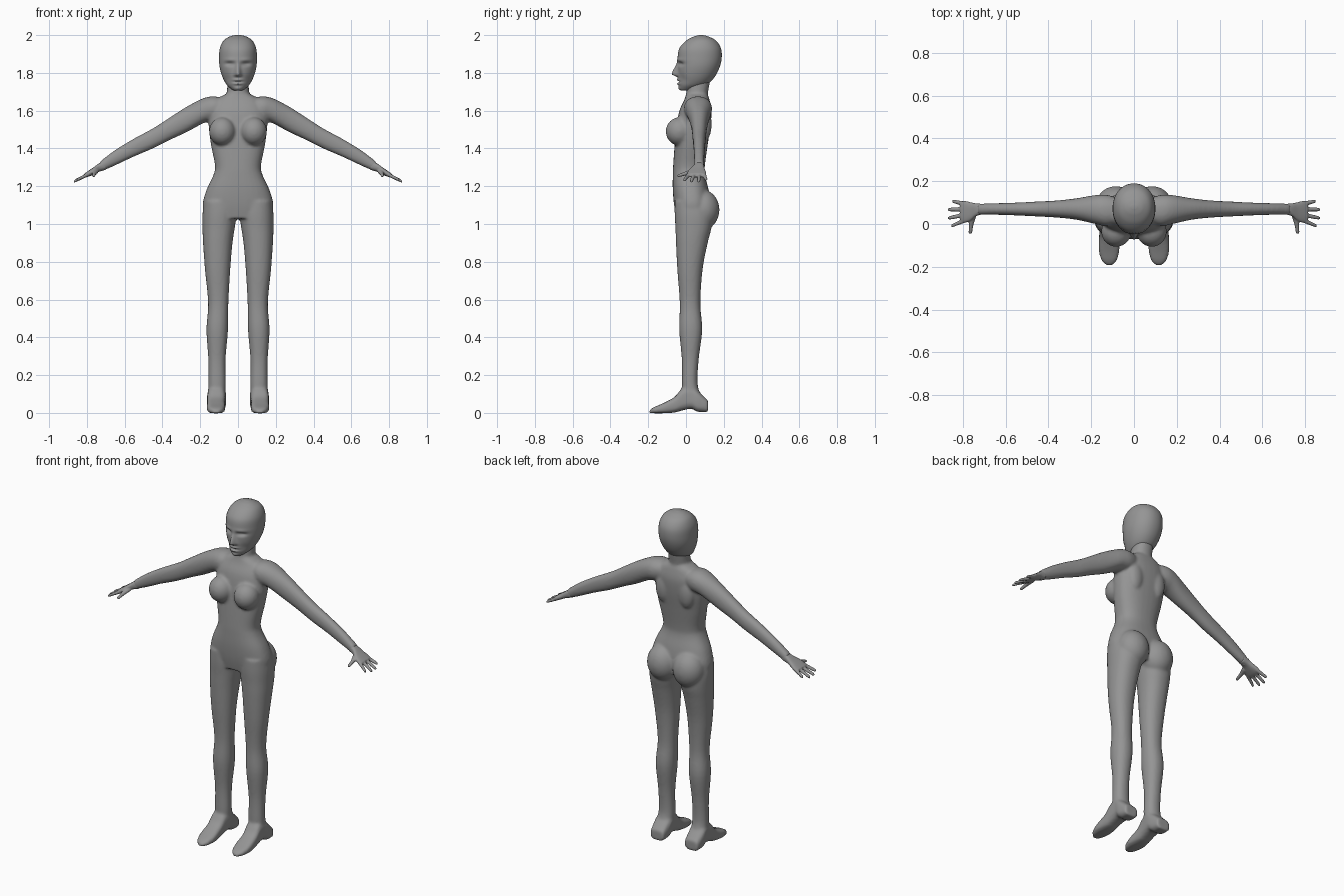
import bpy, bmesh, math
from mathutils import Matrix, Vector

cube = bpy.data.objects.get("Cube")
if cube:
    bpy.data.objects.remove(cube)

grey = bpy.data.materials.new("plain grey")
grey.use_nodes = True
colour = (0.3, 0.3, 0.3, 1)
grey.diffuse_color = colour
grey.node_tree.nodes["Principled BSDF"].inputs["Base Color"].default_value = colour


def smooth_rows(rows, steps):
    """Catmull-Rom interpolation between cross-section rows."""
    out = []
    for i in range(len(rows) - 1):
        p0, p1 = rows[max(i - 1, 0)], rows[i]
        p2, p3 = rows[i + 1], rows[min(i + 2, len(rows) - 1)]
        for k in range(steps):
            t = k / steps
            out.append([b + t / 2 * (c - a + t * (2 * a - 5 * b + 4 * c - d + t * (3 * (b - c) + d - a)))
                        for a, b, c, d in zip(p0, p1, p2, p3)])
    return out + [list(rows[-1])]


def loft(bm, axis, rows, power=2.2, side=1, sides=32, steps=5):
    """Skin along an axis; each row is position, then low/high bounds on the other two axes."""
    others = [i for i in range(3) if i != axis]
    rings = []
    for pos, a0, a1, b0, b1 in smooth_rows(rows, steps):
        ring = []
        for k in range(sides):
            angle = math.tau * k / sides
            c, s = math.cos(angle), math.sin(angle)
            p = Vector((0, 0, 0))
            p[axis] = pos
            p[others[0]] = (a0 + a1) / 2 + (a1 - a0) / 2 * math.copysign(abs(c) ** (2 / power), c)
            p[others[1]] = (b0 + b1) / 2 + (b1 - b0) / 2 * math.copysign(abs(s) ** (2 / power), s)
            p.x *= side
            ring.append(bm.verts.new(p))
        rings.append(ring)
    for low, high in zip(rings, rings[1:]):
        for k in range(sides):
            n = (k + 1) % sides
            bm.faces.new((low[k], low[n], high[n], high[k]))
    bm.faces.new(rings[0])
    bm.faces.new(rings[-1])


def ellipsoid(bm, centre, radii):
    bmesh.ops.create_uvsphere(bm, u_segments=32, v_segments=20, radius=1,
                              matrix=Matrix.Translation(centre) @ Matrix.Diagonal((*radii, 1)))


def finish(bm, name, voxel=0, passes=0):
    bmesh.ops.recalc_face_normals(bm, faces=bm.faces)
    mesh = bpy.data.meshes.new(name)
    bm.to_mesh(mesh)
    bm.free()
    mesh.materials.append(grey)
    for face in mesh.polygons:
        face.use_smooth = True
    obj = bpy.data.objects.new(name, mesh)
    bpy.context.scene.collection.objects.link(obj)
    if voxel:
        fuse = obj.modifiers.new("fuse", "REMESH")
        fuse.mode = "VOXEL"
        fuse.voxel_size = voxel
        fuse.use_smooth_shade = True
        soften = obj.modifiers.new("soften", "SMOOTH")
        soften.factor = 0.5
        soften.iterations = passes
    return obj


def symmetric(rows):
    return [(z, -w, w, front, back) for z, w, front, back in rows]


# Body: torso and neck
bm = bmesh.new()
loft(bm, 2, symmetric([
    (1.03, .17, -.05, .12), (1.1, .187, -.063, .13), (1.18, .167, -.07, .12),
    (1.26, .13, -.07, .1), (1.31, .122, -.068, .1), (1.42, .143, -.06, .115),
    (1.52, .155, -.05, .13), (1.6, .15, -.035, .135), (1.655, .12, -.01, .125),
    (1.685, .07, 0, .115)]), 2.4)
loft(bm, 2, symmetric([(1.62, .075, -.005, .12), (1.68, .06, 0, .115), (1.77, .056, .01, .13)]))

for side in (1, -1):
    # Chest, shoulder blades and buttocks
    ellipsoid(bm, (side * .083, -.035, 1.49), (.07, .072, .075))
    ellipsoid(bm, (side * .075, .1, 1.53), (.05, .036, .09))
    ellipsoid(bm, (side * .085, .09, 1.075), (.092, .087, .105))
    # Arm
    loft(bm, 0, [
        (.05, .02, .11, 1.58, 1.66), (.12, -.01, .135, 1.55, 1.675), (.18, 0, .135, 1.535, 1.667),
        (.27, .02, .12, 1.487, 1.622), (.36, .03, .11, 1.445, 1.565), (.45, .035, .105, 1.4, 1.507),
        (.55, .04, .1, 1.357, 1.453), (.65, .043, .097, 1.31, 1.392), (.73, .043, .095, 1.275, 1.332)],
        side=side)
    # Leg
    loft(bm, 2, [
        (.08, .065, .162, -.02, .085), (.15, .065, .157, -.022, .062), (.28, .066, .157, -.022, .067),
        (.44, .053, .167, -.036, .086), (.58, .051, .158, -.033, .076), (.76, .041, .175, -.046, .088),
        (.9, .029, .185, -.053, .115), (.98, .017, .188, -.056, .135), (1.05, .008, .188, -.06, .14),
        (1.12, .01, .18, -.06, .12)], side=side)
    # Foot
    loft(bm, 1, [
        (-.193, .1, .13, -.002, .015), (-.17, .08, .152, -.002, .03), (-.12, .068, .165, -.002, .052),
        (-.06, .07, .163, .002, .085), (-.02, .068, .162, .013, .13), (.03, .063, .162, .022, .14),
        (.06, .063, .165, .006, .12), (.117, .07, .157, .004, .065)], 3.2, side)
finish(bm, "body", .008, 6)

# Hands: palm, four fingers and thumb
for side, name in ((1, "left_hand"), (-1, "right_hand")):
    bm = bmesh.new()
    loft(bm, 0, [
        (.7, .046, .094, 1.287, 1.342), (.735, .038, .096, 1.277, 1.322), (.765, .015, .102, 1.262, 1.3),
        (.79, .006, .108, 1.251, 1.283), (.812, .01, .104, 1.246, 1.268)], 2.6, side)
    for base, tip, reach in ((.093, .107, .85), (.07, .067, .87), (.045, .027, .87), (.02, -.01, .855)):
        rows = []
        for t in (0, .5, .9, 1):
            x, y = .785 + t * (reach - .785), base + t * (tip - base)
            z, r = 1.267 - .5 * t * (reach - .785), (.012 - .004 * t) * (.5 if t == 1 else 1)
            rows.append((x, y - r, y + r, z - r, z + r))
        loft(bm, 0, rows, 2, side, 12, 3)
    loft(bm, 1, [
        (-.046, .76, .77, 1.25, 1.258), (-.04, .756, .773, 1.248, 1.264),
        (-.005, .75, .772, 1.256, 1.277), (.04, .735, .775, 1.268, 1.296)], 2, side, 12)
    finish(bm, name, .004, 3)


def bump(value, centre, width):
    return math.exp(-((value - centre) / width) ** 2)


# Head with sculpted face
bm = bmesh.new()
loft(bm, 2, symmetric([
    (1.706, .02, -.026, .02), (1.716, .037, -.034, .06), (1.74, .062, -.039, .115),
    (1.78, .083, -.042, .153), (1.83, .097, -.043, .178), (1.88, .1, -.044, .189),
    (1.93, .096, -.035, .185), (1.97, .077, 0, .16), (1.992, .045, .04, .12),
    (2, .014, .07, .09)]), 2.1, sides=96, steps=9)
for v in bm.verts:
    x, y, z = abs(v.co.x), v.co.y, v.co.z
    if y < .05:
        nose = bump(z, 1.792, .045 if z > 1.792 else .01) * bump(x, 0, .011 + max(0, 1.83 - z) * .15)
        sockets = bump(x, .043, .025) * bump(z, 1.848, .011)
        brow = bump(x, .043, .03) * bump(z, 1.868, .01)
        lips = (bump(z, 1.763, .006) + bump(z, 1.742, .006) - bump(z, 1.753, .004)) * bump(x, 0, .022)
        chin = bump(z, 1.718, .01) * bump(x, 0, .02)
        cheeks = bump(x, .055, .02) * bump(z, 1.765, .025)
        v.co.y += .014 * sockets + .006 * cheeks - .032 * nose - .004 * brow - .009 * lips - .005 * chin
finish(bm, "head")
